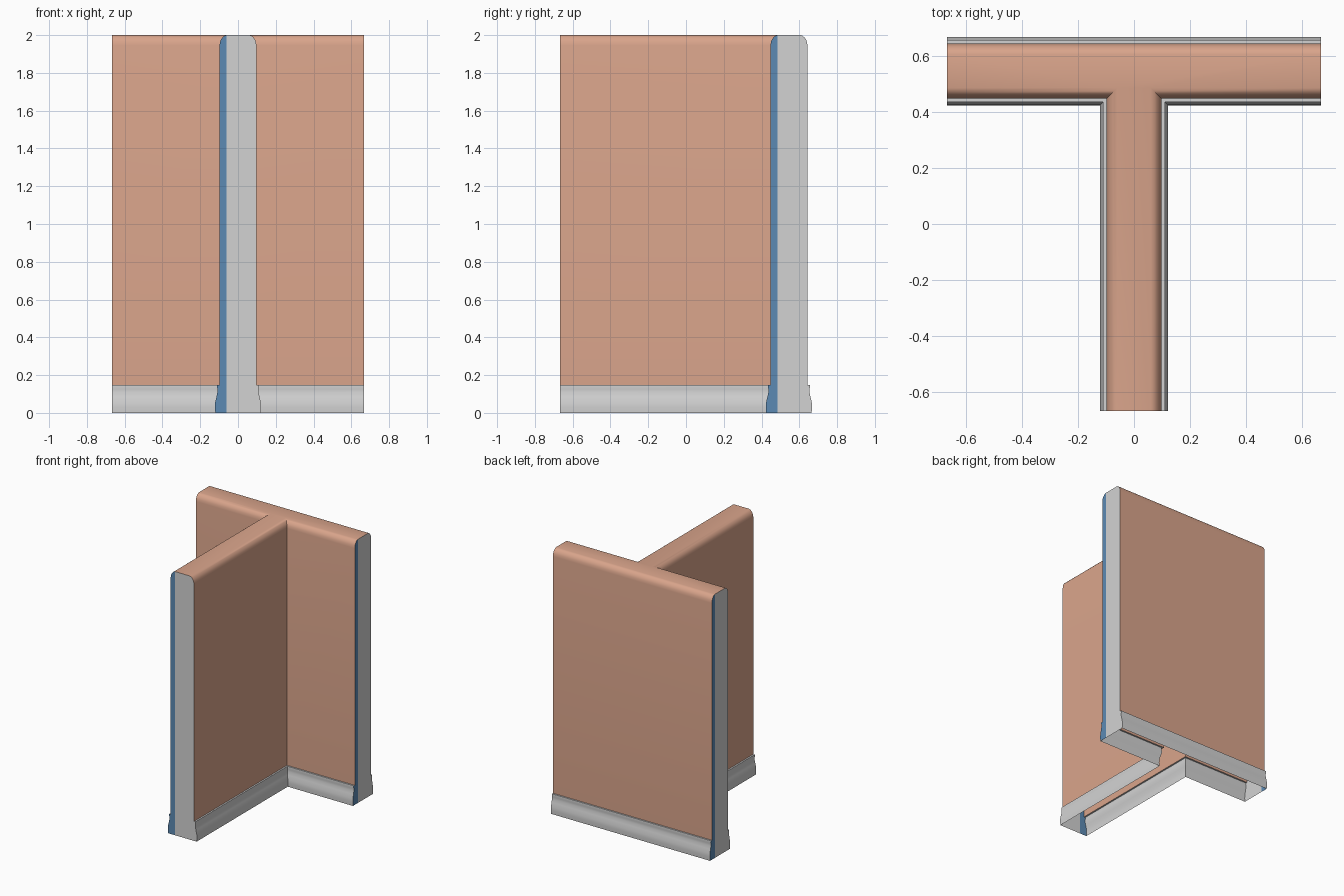
import bpy
from mathutils import Vector

if "Cube" in bpy.data.objects:
    bpy.data.objects.remove(bpy.data.objects["Cube"])

E = 0.667          # reach of the wall ends
W = 0.098          # half thickness of the wall
YC = 0.545         # centre line of the cross wall
SPLIT = -0.06      # border between the blue and grey end strips

# Profiles as (offset outward from wall face, height)
SKIRT = [(0.022, 0), (0.024, 0.03), (0.023, 0.055), (0.016, 0.085),
         (0.011, 0.108), (0.011, 0.125), (0.013, 0.138), (0.012, 0.148), (0, 0.148)]
WALL = [(0, 0.148), (0, 1.945), (-0.003, 1.965), (-0.009, 1.979),
        (-0.018, 1.99), (-0.027, 1.997), (-0.038, 2.0)]


def material(name, rgb):
    m = bpy.data.materials.new(name)
    m.diffuse_color = (*rgb, 1)
    m.use_nodes = True
    m.node_tree.nodes["Principled BSDF"].inputs["Base Color"].default_value = m.diffuse_color
    return m


ORANGE = material("terracotta", (0.70, 0.375, 0.26))
GREY = material("light grey", (0.65, 0.65, 0.65))
BLUE = material("blue", (0.107, 0.255, 0.456))


def paths(d):
    """Three runs of the T outline pushed out by d, outside on the right."""
    y, x = YC - W - d, W + d
    return [[(-E, y), (-x, y), (-x, -E)],
            [(x, -E), (x, y), (E, y)],
            [(E, YC + W + d), (-E, YC + W + d)]]


def make(name, verts, faces, mat, smooth=False):
    me = bpy.data.meshes.new(name)
    me.from_pydata(verts, [], faces)
    me.materials.append(mat)
    ob = bpy.data.objects.new(name, me)
    bpy.context.collection.objects.link(ob)
    if smooth:
        bpy.ops.object.select_all(action='DESELECT')
        bpy.context.view_layer.objects.active = ob
        ob.select_set(True)
        bpy.ops.object.shade_smooth_by_angle(angle=0.5)
    return ob


def sweep(name, profile, mat, top=False):
    """Run a profile along the three outline runs, with mitred inner corners."""
    verts, faces, top_loop = [], [], []
    for k in range(3):
        base = len(verts)
        n = len(paths(0)[k])
        for d, z in profile:
            verts += [(x, y, z) for x, y in paths(d)[k]]
        for r in range(len(profile) - 1):
            for i in range(n - 1):
                a = base + r * n + i
                faces.append((a, a + 1, a + 1 + n, a + n))
        top_loop += range(len(verts) - n, len(verts))
    if top:
        # flat top: stem and junction, left arm, right arm
        a, b, c, d, e, f, g, h = top_loop
        faces.append((a, b, c, d, e, f, g, h))
    return make(name, verts, faces, mat, True)


# Wall skin with rounded top, and moulded skirting (open underneath)
sweep("wall", WALL, ORANGE, top=True)
sweep("skirting", SKIRT, GREY)

# End caps: blue strip on the left as seen from outside, grey for the rest
SIDE = SKIRT + WALL[1:]


def cap(name, centre, right, outline, mat):
    c, r = Vector(centre), Vector(right)
    verts = [c + r * u + Vector((0, 0, z)) for u, z in outline]
    make(name, verts, [tuple(range(len(verts)))], mat)


blue_outline = [(SPLIT, 0)] + [(-(W + d), z) for d, z in reversed(SIDE)]
grey_outline = [(W + d, z) for d, z in SIDE] + [(SPLIT, 2.0), (SPLIT, 0)]
for end, centre, right in [("front", (0, -E, 0), (1, 0, 0)),
                           ("right", (E, YC, 0), (0, 1, 0)),
                           ("left", (-E, YC, 0), (0, -1, 0))]:
    cap(end + "_end_strip", centre, right, blue_outline, BLUE)
    cap(end + "_end_panel", centre, right, grey_outline, GREY)
